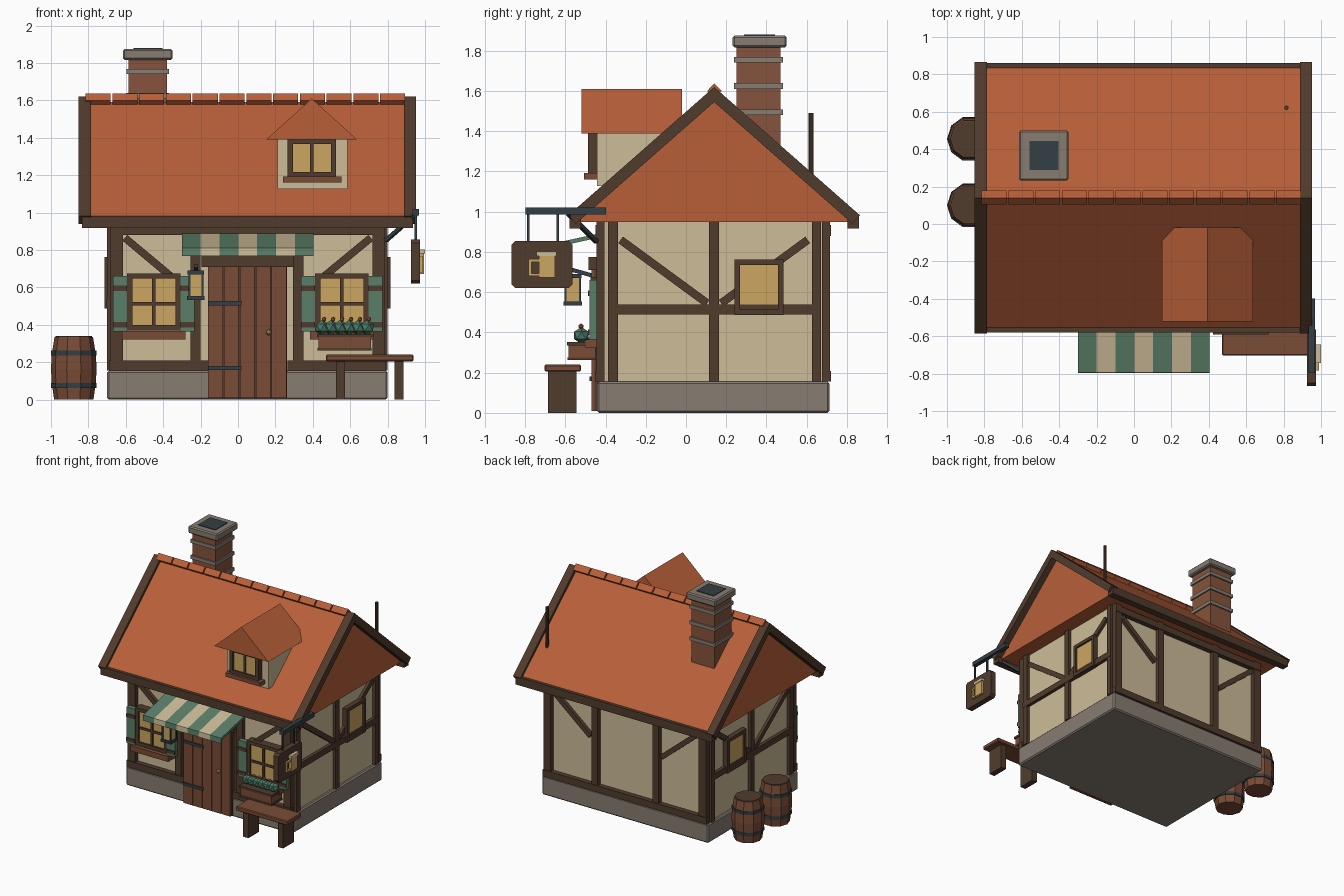
import bpy, bmesh, math
from mathutils import Vector, Matrix

if "Cube" in bpy.data.objects:
    bpy.data.objects.remove(bpy.data.objects["Cube"])


def srgb(h):
    c = [int(h[i:i + 2], 16) / 255 for i in (0, 2, 4)]
    return [x / 12.92 if x <= 0.04045 else ((x + 0.055) / 1.055) ** 2.4 for x in c] + [1]


MATS = {}
for mat_name, code in dict(roof_tile="b85f39", plaster="cdbc98", dark_timber="503b2c", plank_wood="7a4c36",
                           brick="85543c", stone="877d72", window_gold="cba661", painted_green="5b7f68",
                           iron="343f43", leaf="4a7866").items():
    m = bpy.data.materials.new(mat_name)
    m.diffuse_color = srgb(code)
    m.use_nodes = True
    m.node_tree.nodes["Principled BSDF"].inputs["Base Color"].default_value = m.diffuse_color
    MATS[mat_name] = m


def finish(name, bm, mat):
    bmesh.ops.recalc_face_normals(bm, faces=bm.faces)
    me = bpy.data.meshes.new(name)
    bm.to_mesh(me)
    bm.free()
    me.materials.append(MATS[mat])
    ob = bpy.data.objects.new(name, me)
    bpy.context.collection.objects.link(ob)
    return ob


def box(name, mat, x, y, z, bevel=0):
    """Box from three (low, high) ranges."""
    bm = bmesh.new()
    size = [abs(r[1] - r[0]) for r in (x, y, z)]
    mid = [(r[0] + r[1]) / 2 for r in (x, y, z)]
    bmesh.ops.create_cube(bm, size=1, matrix=Matrix.Translation(mid) @ Matrix.Diagonal(size + [1]))
    if bevel:
        bmesh.ops.bevel(bm, geom=bm.edges[:], offset=bevel, segments=1, affect='EDGES')
    return finish(name, bm, mat)


def prism(name, mat, pts, axis, lo, hi):
    """Profile extruded along x (points are y, z) or along y (points are x, z)."""
    bm = bmesh.new()
    at = (lambda p, t: (t, p[0], p[1])) if axis == 'x' else (lambda p, t: (p[0], t, p[1]))
    f = bm.faces.new([bm.verts.new(at(p, lo)) for p in pts])
    ext = bmesh.ops.extrude_face_region(bm, geom=[f])
    move = Vector(at((0, 0), hi - lo))
    bmesh.ops.translate(bm, vec=move, verts=[v for v in ext['geom'] if isinstance(v, bmesh.types.BMVert)])
    return finish(name, bm, mat)


def beam(name, mat, p, q, normal, width, depth):
    """Straight bar from p to q, its depth measured along normal."""
    p, q, n = Vector(p), Vector(q), Vector(normal)
    d = q - p
    t = d.normalized()
    rot = Matrix((n.cross(t), n, t)).transposed().to_4x4()
    bm = bmesh.new()
    bmesh.ops.create_cube(bm, size=1, matrix=Matrix.Translation((p + q) / 2) @ rot
                          @ Matrix.Diagonal((width, depth, d.length, 1)))
    return finish(name, bm, mat)


def lathe(name, mat, profile, x, y, sides):
    """Closed turned body from (radius, z) points."""
    bm = bmesh.new()
    rings = [[bm.verts.new((x + r * math.cos(2 * math.pi * i / sides), y + r * math.sin(2 * math.pi * i / sides), z))
              for i in range(sides)] for r, z in profile]
    for a, b in zip(rings, rings[1:]):
        for i in range(sides):
            j = (i + 1) % sides
            bm.faces.new((a[i], a[j], b[j], b[i]))
    bm.faces.new(rings[0])
    bm.faces.new(rings[-1])
    return finish(name, bm, mat)


def ball(name, mat, pos, r, sub=1):
    bm = bmesh.new()
    bmesh.ops.create_icosphere(bm, subdivisions=sub, radius=r, matrix=Matrix.Translation(pos))
    return finish(name, bm, mat)


# wall coordinates: u along the wall, v outwards, z up
def on_wall(face, u, v, z):
    return {'front': (u, -0.41 - v, z), 'back': (u, 0.68 + v, z), 'dormer': (u, -0.443 - v, z),
            'right': (0.775 + v, u, z), 'left': (-0.675 - v, u, z)}[face]


def wall_box(name, mat, face, u, v, z):
    a, b = on_wall(face, u[0], v[0], z[0]), on_wall(face, u[1], v[1], z[1])
    return box(face + '_' + name, mat, *[sorted(r) for r in zip(a, b)])


def wall_brace(face, p, q, depth):
    n = Vector(on_wall(face, 0, 1, 0)) - Vector(on_wall(face, 0, 0, 0))
    beam(face + '_brace', 'dark_timber', on_wall(face, p[0], depth / 2, p[1]),
         on_wall(face, q[0], depth / 2, q[1]), n, 0.04, depth)


def window(face, u, z, depth, columns, rows):
    """Gold pane with a timber frame and glazing bars."""
    t = 0.028
    wall_box('pane', 'window_gold', face, (u[0] + .01, u[1] - .01), (0, depth - .015), (z[0] + .01, z[1] - .01))
    for a, b in ((u[0], u[0] + t), (u[1] - t, u[1])):
        wall_box('frame_side', 'dark_timber', face, (a, b), (0, depth), z)
    for a, b in ((z[0], z[0] + t), (z[1] - t, z[1])):
        wall_box('frame_rail', 'dark_timber', face, u, (0, depth), (a, b))
    for i in range(1, columns):
        c = u[0] + (u[1] - u[0]) * i / columns
        wall_box('upright_bar', 'dark_timber', face, (c - .009, c + .009), (0, depth - .006), z)
    for i in range(1, rows):
        c = z[0] + (z[1] - z[0]) * i / rows - .01
        wall_box('cross_bar', 'dark_timber', face, u, (0, depth - .006), (c - .009, c + .009))


# base and walls
box('foundation', 'stone', (-.70, .80), (-.443, .713), (0, .155), .01)
box('walls', 'plaster', (-.675, .775), (-.41, .68), (.14, .955))

# timber frame
for face in ('front', 'back'):
    for a, b in ((-.68, -.615), (-.255, -.2), (.295, .35), (.72, .78)):
        wall_box('post', 'dark_timber', face, (a, b), (0, .035), (.155, .95))
    wall_box('top_rail', 'dark_timber', face, (-.68, .78), (0, .04), (.88, .935))
    for a, b in ((-.69, -.16), (.265, .79)) if face == 'front' else ((-.69, .79),):
        wall_box('bottom_rail', 'dark_timber', face, (a, b), (0, .04), (.155, .208))
    wall_brace(face, (-.605, .865), (-.27, .585), .028)
    wall_brace(face, (.71, .865), (.37, .585), .028)
for face in ('right', 'left'):
    for a, b in ((-.445, -.405), (-.387, -.338), (.115, .163), (.627, .672), (.675, .715)):
        wall_box('post', 'dark_timber', face, (a, b), (0, .025 if -.4 < a < .67 else .008), (.155, .95))
    wall_box('middle_rail', 'dark_timber', face, (-.387, .672), (0, .027), (.49, .54))
    wall_brace(face, (-.325, .86), (.105, .545), .022)
    wall_brace(face, (.605, .86), (.175, .545), .022)
    window(face, (.24, .485), (.487, .762), .04, 1, 1)

# main roof
R = 0.14
prism('roof', 'roof_tile', [(R - .70, .95), (R + .70, .95), (R + .70, .978), (R, 1.59), (R - .70, .978)], 'x', -.80, .90)
chevron = [(R - .725, .982), (R, 1.62), (R + .725, .982), (R + .688, .94), (R, 1.545), (R - .688, .94)]
for a, b in ((-.853, -.787), (.887, .953)):
    prism('barge_board', 'dark_timber', chevron, 'x', a, b)
for a, b in ((-.58, -.522), (.802, .86)):
    box('eave_beam', 'dark_timber', (-.835, .935), (a, b), (.917, .983))
for i in range(12):
    x = -.815 + i * .1432
    prism('ridge_tile', 'roof_tile', [(R - .035, 1.6), (R, 1.565), (R + .038, 1.6), (R, 1.638)], 'x', x, x + .134)

# chimney
box('chimney_shaft', 'brick', (-.585, -.38), (.25, .47), (1.15, 1.83))
for z in (1.495, 1.625, 1.755):
    box('chimney_band', 'stone', (-.596, -.369), (.239, .481), (z - .014, z + .014))
box('chimney_cap', 'stone', (-.615, -.35), (.232, .5), (1.817, 1.875), .009)
box('chimney_opening', 'iron', (-.56, -.405), (.288, .443), (1.86, 1.88))
lathe('roof_pole', 'dark_timber', [(.012, 1.1), (.012, 1.49)], .815, .622, 8)

# dormer
box('dormer_body', 'plaster', (.21, .585), (-.443, -.05), (1.127, 1.4))
prism('dormer_roof', 'roof_tile', [(.15, 1.39), (.637, 1.39), (.394, 1.61)], 'y', -.52, -.02)
window('dormer', (.265, .525), (1.19, 1.395), .045, 2, 1)
wall_box('sill', 'plank_wood', 'dormer', (.24, .553), (0, .063), (1.16, 1.192))

# front windows with shutters and sills
for c in (-.45, .555):
    window('front', (c - .143, c + .143), (.37, .675), .065, 2, 2)
    wall_box('sill', 'plank_wood', 'front', (c - .17, c + .17), (0, .09), (.322, .366))
    for s in (-1, 1):
        u = sorted((c + s * .143, c + s * .218))
        wall_box('shutter', 'painted_green', 'front', u, (.03, .07), (.365, .66))
        for z in (.40, .595):
            wall_box('shutter_strap', 'dark_timber', 'front', u, (.03, .078), (z - .014, z + .014))

# door
wall_box('door_backing', 'dark_timber', 'front', (-.158, .263), (-.02, .045), (.012, .71))
for i in range(5):
    x = -.16 + i * .085
    wall_box('door_plank', 'plank_wood', 'front', (x, x + .079), (0, .06), (.01, .71))
for z in (.17, .515):
    wall_box('door_hinge', 'iron', 'front', (-.16, .02), (.05, .07), (z - .011, z + .011))
ball('door_knob', 'window_gold', (.165, -.485, .36), .017)
wall_box('door_lintel', 'dark_timber', 'front', (-.195, .3), (0, .075), (.71, .775))

# striped awning
for i in range(7):
    x = -.3 + i * .1007
    prism('awning_stripe', 'plaster' if i % 2 else 'painted_green',
          [(-.43, .893), (-.795, .812), (-.797, .768), (-.783, .768), (-.78, .795), (-.43, .872)], 'x', x, x + .1007)

# hanging lantern
LX, LY = -.225, -.563
box('lantern_glass', 'window_gold', (LX - .034, LX + .034), (LY - .034, LY + .034), (.55, .675))
box('lantern_base', 'iron', (LX - .047, LX + .047), (LY - .047, LY + .047), (.533, .553))
box('lantern_cap', 'iron', (LX - .044, LX + .044), (LY - .044, LY + .044), (.67, .69))
for sx in (-1, 1):
    for sy in (-1, 1):
        px, py = LX + sx * .035, LY + sy * .035
        box('lantern_bar', 'iron', (px - .005, px + .005), (py - .005, py + .005), (.54, .68))
beam('lantern_arm', 'iron', (LX, -.42, .67), (LX, -.58, .715), (1, 0, 0), .02, .02)

# flower box
box('flower_box', 'plank_wood', (.43, .71), (-.585, -.45), (.27, .345))
box('flower_box_rim', 'dark_timber', (.422, .718), (-.592, -.45), (.335, .352))
box('flower_box_foot', 'dark_timber', (.425, .715), (-.588, -.45), (.262, .276))
for i in range(6):
    x = .45 + i * .048
    ball('flower_leaves', 'leaf', (x, -.52, .385), .042)
    ball('flower_bloom', 'roof_tile', (x + .01, -.522, .43), .014)

# bench
box('bench_seat', 'plank_wood', (.47, .938), (-.703, -.522), (.205, .24), .006)
for x in (.525, .838):
    box('bench_leg', 'dark_timber', (x, x + .048), (-.685, -.545), (0, .207))

# barrels
for y in (.455, .1):
    lathe('barrel', 'plank_wood', [(.105, 0), (.118, .09), (.122, .165), (.118, .24), (.103, .335)], -.878, y, 10)
    lathe('barrel_lid', 'dark_timber', [(.098, .32), (.098, .339)], -.878, y, 10)
    for z in (.075, .25):
        lathe('barrel_hoop', 'iron', [(.121, z - .013), (.121, z + .013)], -.878, y, 10)

# hanging sign with a mug emblem
box('sign_bar', 'iron', (.933, .967), (-.797, -.397), (.985, 1.02))
beam('sign_bar_brace', 'iron', (.95, -.585, .99), (.79, -.445, .85), Vector((.14, .16, 0)).normalized(), .02, .02)
for y in (-.785, -.637):
    box('sign_hanger', 'iron', (.944, .956), (y - .006, y + .006), (.84, .99))
a, b, c, d, k = -.867, -.565, .62, .855, .018
prism('sign_board', 'dark_timber', [(a + k, c), (b - k, c), (b, c + k), (b, d - k), (b - k, d), (a + k, d),
                                    (a, d - k), (a, c + k)], 'x', .926, .974)
box('mug', 'window_gold', (.97, .995), (-.732, -.652), (.672, .785))
box('mug_foam', 'plaster', (.97, 1.0), (-.742, -.643), (.78, .803))
box('mug_handle', 'window_gold', (.97, .988), (-.782, -.768), (.68, .765))
for z in (.68, .751):
    box('mug_handle_end', 'window_gold', (.97, .988), (-.77, -.73), (z, z + .014))
